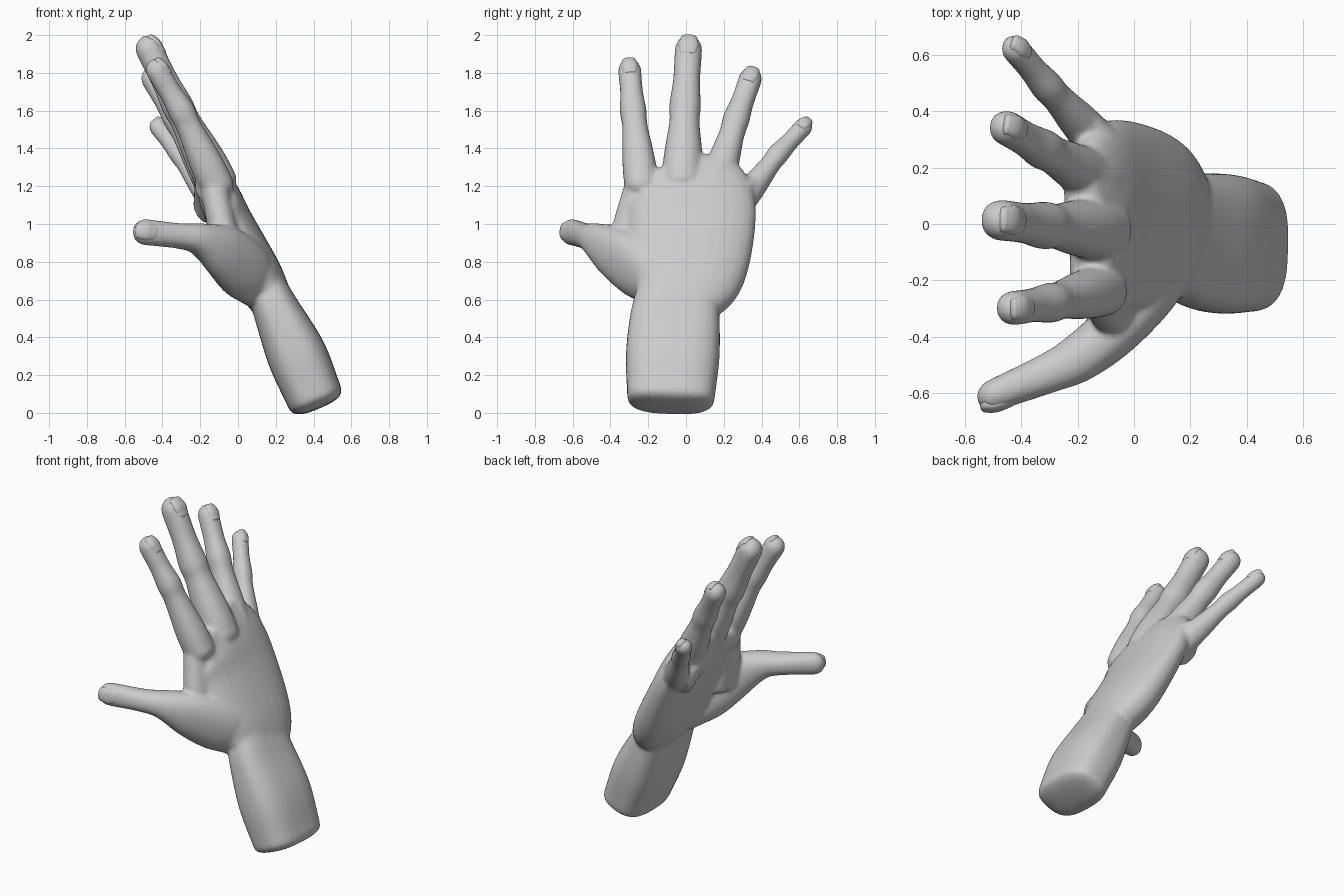
import bpy, bmesh
from math import sin, cos, pi
from mathutils import Vector

if "Cube" in bpy.data.objects:
    bpy.data.objects.remove(bpy.data.objects["Cube"])

BACK = Vector((0.88, 0, 0.47))       # direction the back of the hand faces
THUMB_BACK = Vector((0.35, -0.93, 0.1))


def spline(st, sub=6):
    """Catmull-Rom resampling of stations (x, y, z, half width, half thickness)."""
    st = [Vector(s) for s in st]
    p = [2 * st[0] - st[1]] + st + [2 * st[-1] - st[-2]]
    out = []
    for a, b, c, d in zip(p, p[1:], p[2:], p[3:]):
        for k in range(sub):
            u = k / sub
            out.append((2 * b + (c - a) * u + (2 * a - 5 * b + 4 * c - d) * u ** 2
                        + (3 * b - a - 3 * c + d) * u ** 3) / 2)
    return out + [st[-1]]


def frame(t, n):
    side = t.cross(n).normalized()
    return side, side.cross(t.normalized())


def power(v, e):
    return abs(v) ** e * (1 if v > 0 else -1)


def loft(bm, stations, normal=BACK, square=2.2, cap=0.05, blunt=2, seg=28):
    """Superelliptic tube through the stations with rounded ends."""
    s = spline(stations)
    pos = [Vector(q[:3]) for q in s]
    last = len(s) - 1
    tan = [(pos[min(i + 1, last)] - pos[max(i - 1, 0)]).normalized() for i in range(last + 1)]

    def end(i, sign):
        res = []
        for k in range(1, 7):
            a = k / 6.3 * pi / 2
            f = cos(a) ** (2 / blunt)
            p = pos[i] + tan[i] * sign * cap * sin(a) ** (2 / blunt)
            res.append((p, tan[i], s[i][3] * f, s[i][4] * f))
        return res
    rings = end(0, -1)[::-1] + [(p, t, q[3], q[4]) for p, t, q in zip(pos, tan, s)] + end(last, 1)
    loops = []
    for p, t, w, h in rings:
        side, up = frame(t, normal)
        angles = [2 * pi * k / seg for k in range(seg)]
        loops.append([bm.verts.new(p + side * w * power(cos(a), 2 / square)
                                   + up * h * power(sin(a), 2 / square)) for a in angles])
    faces = [bm.faces.new(loops[0]), bm.faces.new(loops[-1])]
    for a, b in zip(loops, loops[1:]):
        for k in range(seg):
            j = (k + 1) % seg
            faces.append(bm.faces.new((a[k], a[j], b[j], b[k])))
    bmesh.ops.recalc_face_normals(bm, faces=faces)


def finish(bm, name):
    me = bpy.data.meshes.new(name)
    bm.to_mesh(me)
    bm.free()
    for p in me.polygons:
        p.use_smooth = True
    ob = bpy.data.objects.new(name, me)
    bpy.context.collection.objects.link(ob)
    return ob


def add_nail(name, before, tip, w, h, normal):
    """Curved plate that follows the back of the fingertip."""
    t = (tip - before).normalized()
    up = frame(t, normal)[1]
    rows = []
    for k in range(5):
        along = -0.55 + 0.32 * k
        p = tip + t * along * w + up * (h * (1 - 0.5 * max(along, 0) ** 2) - 0.021)
        rows.append((*p, w * (0.74 - 0.05 * abs(k - 2)), 0.025))
    bm = bmesh.new()
    loft(bm, rows, normal, cap=w * 0.28)
    finish(bm, name + "_nail")


hand = bmesh.new()

# forearm stump
loft(hand, [(0.405, -0.08, 0.085, 0.232, 0.15), (0.31, -0.07, 0.31, 0.248, 0.158),
            (0.205, -0.055, 0.54, 0.233, 0.125), (0.135, -0.03, 0.7, 0.2, 0.1)],
     square=2.8, cap=0.065, blunt=2.8)

# palm
loft(hand, [(0.19, -0.045, 0.57, 0.22, 0.11), (0.1, 0, 0.73, 0.31, 0.135),
            (-0.035, 0.03, 1, 0.338, 0.12), (-0.1, 0.015, 1.15, 0.335, 0.11),
            (-0.155, -0.03, 1.27, 0.27, 0.085)], square=2.3, cap=0.06)

# fingers: root, middle joint, tip, tip radius; all share one thickness profile
fingers = {
    "index": ((-0.11, -0.235, 1.2), (-0.3, -0.28, 1.6), (-0.425, -0.298, 1.81), 0.06),
    "middle": ((-0.11, -0.02, 1.22), (-0.32, -0.005, 1.625), (-0.468, 0.013, 1.92), 0.071),
    "ring": ((-0.115, 0.15, 1.17), (-0.325, 0.266, 1.555), (-0.45, 0.34, 1.765), 0.06),
    "little": ((-0.12, 0.28, 1.1), (-0.31, 0.49, 1.372), (-0.42, 0.62, 1.512), 0.048),
}
pads = []
for name, (root, joint, tip, r) in fingers.items():
    root, joint, tip = Vector(root), Vector(joint), Vector(tip)
    path = [root, root.lerp(joint, 0.22), root.lerp(joint, 0.45), root.lerp(joint, 0.8),
            joint, joint.lerp(tip, 0.45), tip]
    profile = (1.5, 1.5, 1.38, 1.12, 1.18, 1.01, 1.02)
    loft(hand, [(*p, r * f, r * f) for p, f in zip(path, profile)], cap=r * 1.14)
    add_nail(name, joint, tip, r, r, BACK)

    # tendon fanning over the back of the hand, knuckle, and its run-out into the finger
    z = root.z + 0.06
    knuckle = Vector((0.284 - 0.54 * (z - 0.6) - 0.55 * root.y ** 2, root.y, z))
    wrist = Vector((0.235, -0.03 + root.y * 0.3, 0.7))
    k = 0.026 + r * 0.27
    loft(hand, [(*wrist, 0.02, 0.016), (*wrist.lerp(knuckle, 0.65), 0.021, 0.027), (*knuckle, k, k * 0.85),
                (*(root.lerp(joint, 0.42) + BACK * r * 0.65), r * 0.8, r * 0.7)])
    pads.append((*(root - BACK * 0.05), 0.09, 0.066))

# palm pads under the finger roots
loft(hand, pads, cap=0.025)

# thumb with the fleshy mound at its root
thumb = [(0.12, -0.13, 0.66, 0.12, 0.1), (0.03, -0.25, 0.76, 0.16, 0.11),
         (-0.08, -0.385, 0.855, 0.14, 0.095), (-0.2, -0.478, 0.918, 0.088, 0.085),
         (-0.3, -0.527, 0.935, 0.068, 0.072), (-0.49, -0.605, 0.957, 0.069, 0.057)]
loft(hand, thumb, THUMB_BACK, cap=0.07)
add_nail("thumb", Vector(thumb[-2][:3]), Vector(thumb[-1][:3]), 0.067, 0.057, THUMB_BACK)

# web between thumb and index finger
loft(hand, [(-0.06, -0.27, 0.86, 0.15, 0.09), (-0.085, -0.265, 1, 0.12, 0.08),
            (-0.12, -0.235, 1.17, 0.1, 0.075)])

# merge everything into one skin
skin = finish(hand, "hand")
merge = skin.modifiers.new("merge", 'REMESH')
merge.mode = 'VOXEL'
merge.voxel_size = 0.011
merge.use_smooth_shade = True
soften = skin.modifiers.new("soften", 'SMOOTH')
soften.factor = 0.5
soften.iterations = 9
